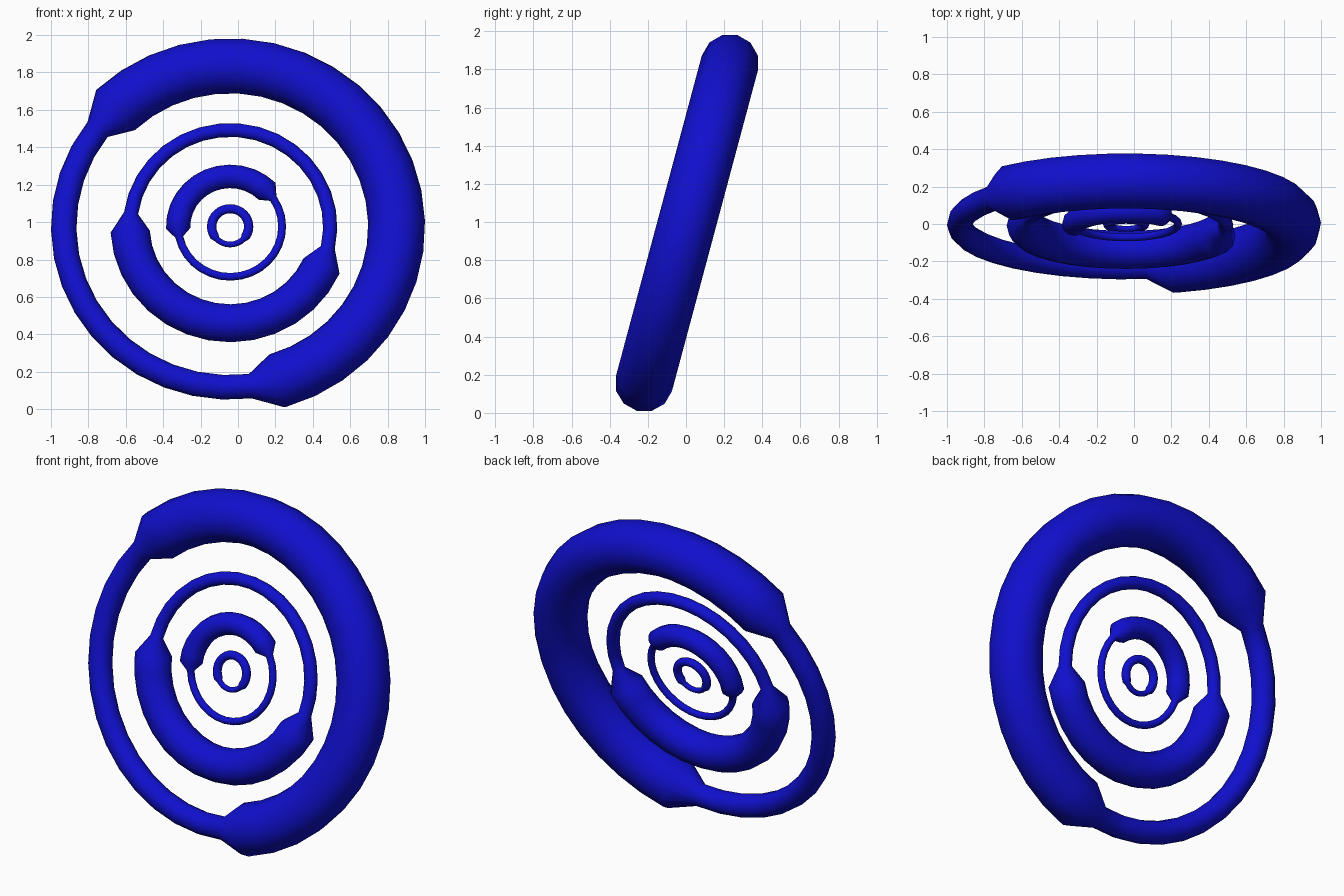
import bpy
import bmesh
from math import sin, cos, radians
from mathutils import Vector

if "Cube" in bpy.data.objects:
    bpy.data.objects.remove(bpy.data.objects["Cube"])

TILT = radians(15)                      # the disc leans back at the top
CENTRE = Vector((-0.042, 0, 0.976))
RIGHT = Vector((1, 0, 0))
UP = Vector((0, sin(TILT), cos(TILT)))
NORMAL = Vector((0, cos(TILT), -sin(TILT)))
SIDES = 12

blue = bpy.data.materials.new("deep blue")
blue.diffuse_color = (0.005, 0.005, 0.62, 1)
blue.use_nodes = True
blue.node_tree.nodes["Principled BSDF"].inputs["Base Color"].default_value = blue.diffuse_color


def span(a, b, n):
    return [a + (b - a) * i / n for i in range(n + 1)]


def ring(name, radius, thick, thin, thick_arc, thin_arc, step):
    """Closed tube with a thick arc and a thin arc, one short taper between them."""
    stations = []
    for (a, b), r in ((thick_arc, thick), (thin_arc, thin)):
        stations += [(t, r) for t in span(a, b, round((b - a) / step))]
    bm = bmesh.new()
    loops = []
    for deg, r in stations:
        a = radians(deg)
        out = RIGHT * cos(a) + UP * sin(a)
        loop = []
        for k in range(SIDES):
            p = radians(360 * k / SIDES)
            loop.append(bm.verts.new(CENTRE + out * (radius + r * cos(p)) + NORMAL * (r * sin(p))))
        loops.append(loop)
    for i, a in enumerate(loops):
        b = loops[(i + 1) % len(loops)]
        for k in range(SIDES):
            m = (k + 1) % SIDES
            bm.faces.new((a[k], b[k], b[m], a[m])).smooth = True
    bmesh.ops.recalc_face_normals(bm, faces=bm.faces[:])
    mesh = bpy.data.meshes.new(name)
    bm.to_mesh(mesh)
    bm.free()
    mesh.materials.append(blue)
    obj = bpy.data.objects.new(name, mesh)
    bpy.context.collection.objects.link(obj)


# four concentric rings, angles in degrees anticlockwise from +x seen from the front
ring("outer_ring", 0.890, 0.152, 0.068, (-73.5, 133.4), (142.7, 277), 9.4)
ring("middle_ring", 0.535, 0.105, 0.038, (183, 336), (347.5, 532), 11)
ring("inner_ring", 0.278, 0.065, 0.021, (45, 182), (192, 394), 11)
ring("core_ring", 0.099, 0.025, 0.016, (-34, 213), (224, 315), 11)
